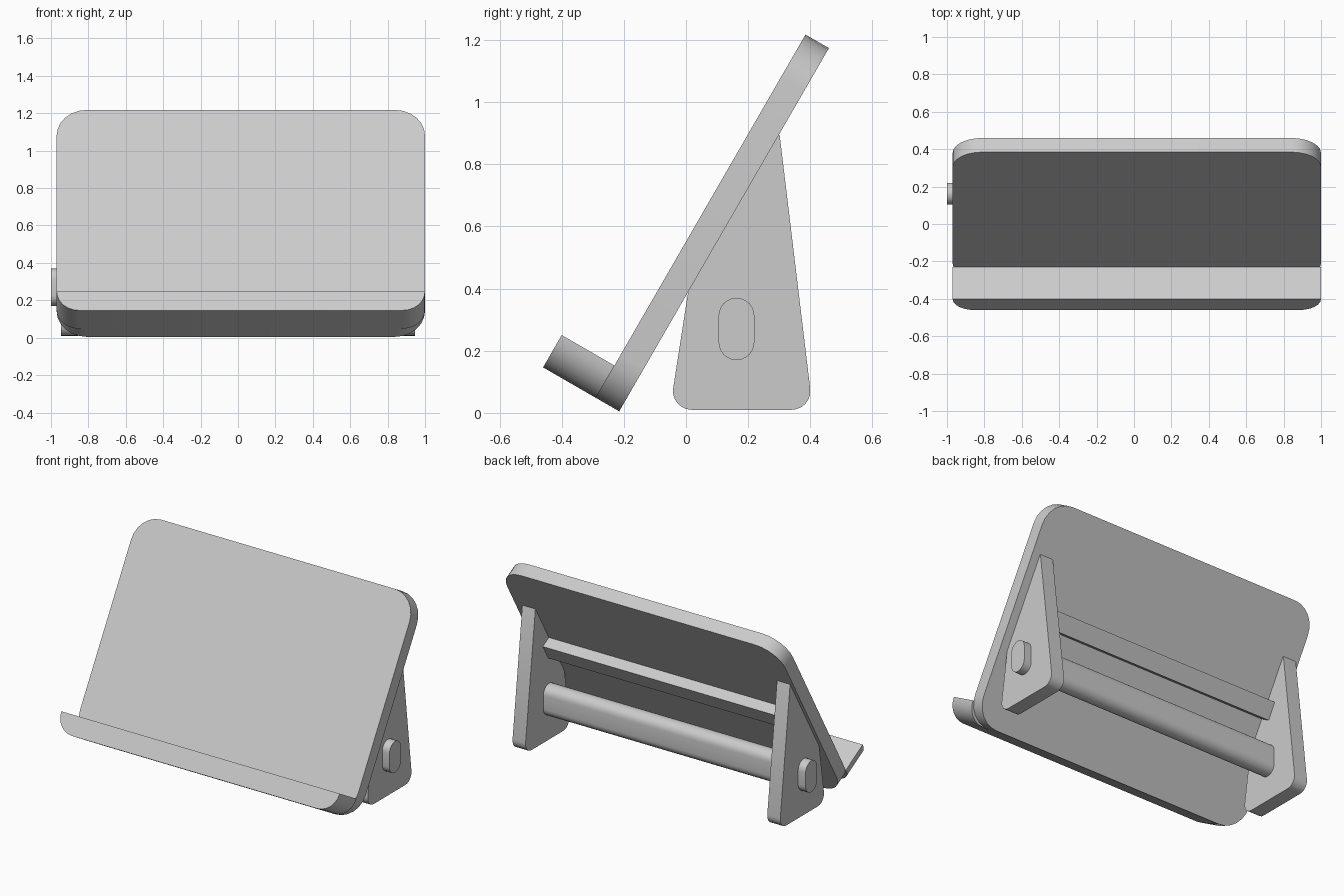
import bpy, bmesh
from math import radians, sin, cos, tan
from mathutils import Vector, Matrix

if "Cube" in bpy.data.objects:
    bpy.data.objects.remove(bpy.data.objects["Cube"])

grey = bpy.data.materials.new("light_grey")
grey.use_nodes = True
COLOUR = (0.6, 0.6, 0.6, 1)
grey.diffuse_color = COLOUR
grey.node_tree.nodes["Principled BSDF"].inputs["Base Color"].default_value = COLOUR

# Frame lying in the sloped back rest: x across, y up the slope, z out to the front
TILT = radians(60)
SLOPE = Matrix(((1, 0, 0, 0.015),
                (0, cos(TILT), -sin(TILT), -0.215),
                (0, sin(TILT), cos(TILT), 0.005),
                (0, 0, 0, 1)))
# Frame for side profiles: x is depth, y is height, z runs across
SIDE = Matrix(((0, 0, 1, 0), (1, 0, 0, 0), (0, 1, 0, 0), (0, 0, 0, 1)))


def fillet(corners, steps=6):
    """Round each (x, y, radius) corner of a convex outline with an arc."""
    outline = []
    for i, (x, y, r) in enumerate(corners):
        p = Vector((x, y))
        if r == 0:
            outline.append(p)
            continue
        a = (Vector(corners[i - 1][:2]) - p).normalized()
        b = (Vector(corners[(i + 1) % len(corners)][:2]) - p).normalized()
        half = a.angle(b) / 2
        middle = p + (a + b).normalized() * (r / sin(half))
        start = p + a * (r / tan(half)) - middle
        sweep = radians(180) - 2 * half
        turn = 1 if a.x * b.y - a.y * b.x < 0 else -1
        for k in range(steps + 1):
            t = turn * sweep * k / steps
            outline.append(middle + Matrix.Rotation(t, 2) @ start)
    return outline


def prism(name, outline, low, high, frame):
    """Extrude an outline between two heights of a frame."""
    bm = bmesh.new()
    base = bm.faces.new([bm.verts.new((p.x, p.y, low)) for p in outline])
    top = bmesh.ops.extrude_face_region(bm, geom=[base])["geom"]
    moved = [v for v in top if isinstance(v, bmesh.types.BMVert)]
    bmesh.ops.translate(bm, verts=moved, vec=(0, 0, high - low))
    bmesh.ops.transform(bm, matrix=frame, verts=bm.verts)
    bmesh.ops.recalc_face_normals(bm, faces=bm.faces)
    mesh = bpy.data.meshes.new(name)
    bm.to_mesh(mesh)
    bm.free()
    mesh.materials.append(grey)
    obj = bpy.data.objects.new(name, mesh)
    bpy.context.collection.objects.link(obj)
    bpy.ops.object.select_all(action="DESELECT")
    obj.select_set(True)
    bpy.context.view_layer.objects.active = obj
    bpy.ops.object.shade_smooth_by_angle(angle=radians(35))
    return obj


# Sloped back rest with rounded corners
W, L, T, R = 0.985, 1.35, 0.087, 0.16
prism("back_rest", fillet([(-W, 0, R), (W, 0, R), (W, L, R), (-W, L, R)]), 0, T, SLOPE)

# Two stacked ledge strips following the rounded lower edge
LIP, LIP_R = 0.12, 0.118
strip = fillet([(-W, 0, LIP_R), (W, 0, LIP_R), (W, LIP, 0), (-W, LIP, 0)])
for i, name in enumerate(("inner_ledge", "outer_ledge")):
    prism(name, strip, T + i * 0.098, T + (i + 1) * 0.098, SLOPE)

# Wedge shaped legs, cut off along the back of the rest
leg = fillet([(-0.052, 0.01, 0.06), (0.408, 0.01, 0.06), (0.302, 0.89, 0),
              (0.296, 0.905, 0), (0.01, 0.41, 0)])
for side, name in ((1, "left_leg"), (-1, "right_leg")):
    prism(name, leg, side * 0.855, side * 0.947, SIDE)

# Thick oval bar that passes through both legs
bar = fillet([(0.105, 0.17, 0.057), (0.22, 0.17, 0.057),
              (0.22, 0.37, 0.057), (0.105, 0.37, 0.057)])
prism("lower_bar", bar, -1, 0.998, SIDE)

# Rectangular rail behind the rest
rail = [Vector(p) for p in ((-0.9, 0.65), (0.87, 0.65), (0.87, 0.76), (-0.9, 0.76))]
prism("upper_rail", rail, -0.07, 0.01, SLOPE)
